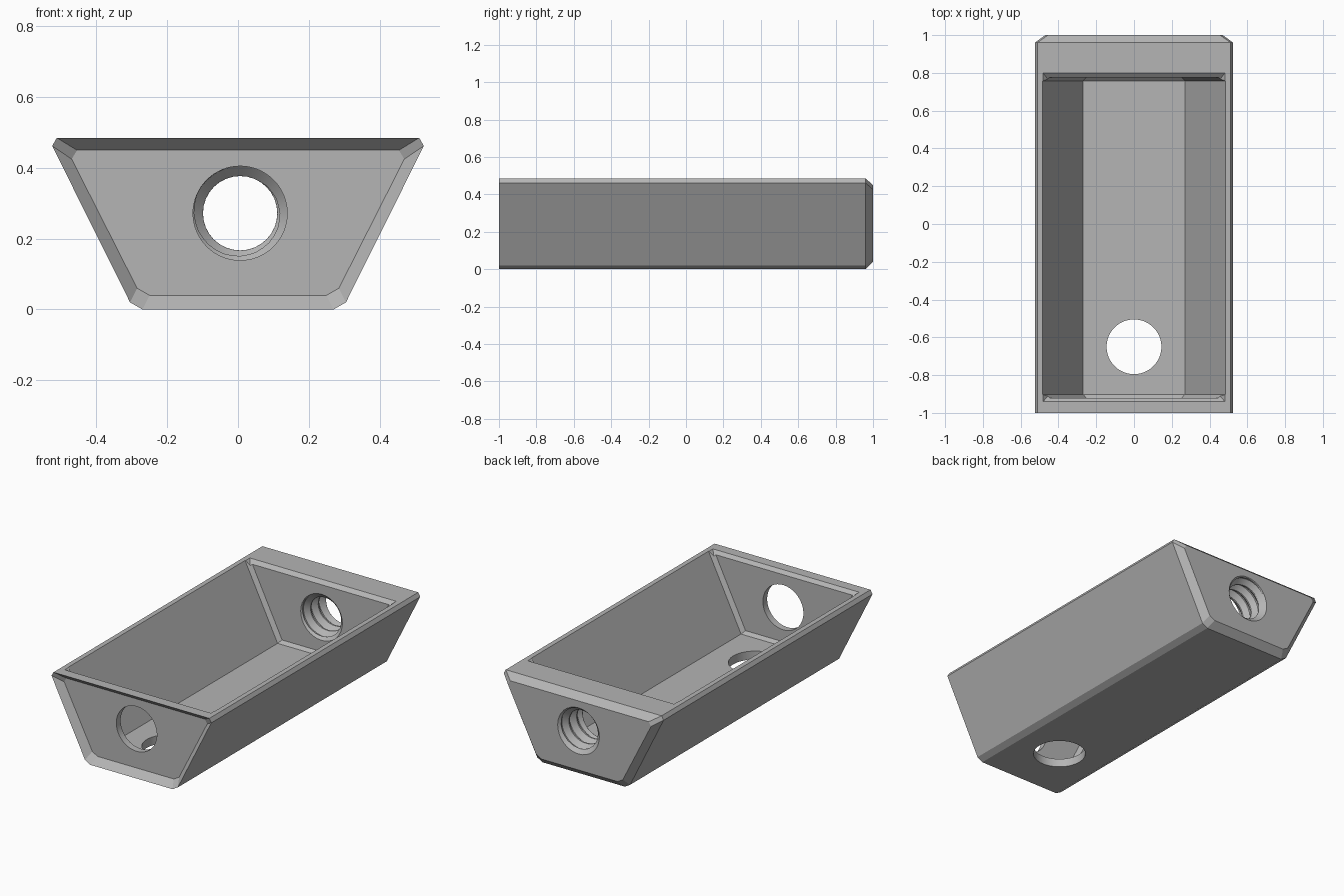
import bpy, bmesh, math
from mathutils import Matrix

if "Cube" in bpy.data.objects:
    bpy.data.objects.remove(bpy.data.objects["Cube"], do_unlink=True)

grey = bpy.data.materials.new("plain grey")
grey.use_nodes = True
colour = (0.46, 0.46, 0.46, 1)
grey.diffuse_color = colour
grey.node_tree.nodes["Principled BSDF"].inputs["Base Color"].default_value = colour

HOLE_X, HOLE_Z = 0.006, 0.272
BACK_IN, BACK_OUT = 0.775, 1.0


def finish(name, bm):
    bmesh.ops.recalc_face_normals(bm, faces=bm.faces[:])
    mesh = bpy.data.meshes.new(name)
    bm.to_mesh(mesh)
    bm.free()
    obj = bpy.data.objects.new(name, mesh)
    bpy.context.collection.objects.link(obj)
    mesh.materials.append(grey)
    return obj


def loft(name, loops):
    """Skin a list of point loops and cap both ends."""
    bm = bmesh.new()
    rings = [[bm.verts.new(p) for p in loop] for loop in loops]
    count = len(rings[0])
    for a, b in zip(rings, rings[1:]):
        for i in range(count):
            j = (i + 1) % count
            bm.faces.new((a[i], a[j], b[j], b[i]))
    bm.faces.new(rings[0])
    bm.faces.new(rings[-1])
    return finish(name, bm)


def section(half, y):
    """Mirror a half outline into a closed loop at depth y."""
    right = [(x, y, z) for x, z in half]
    return right + [(-x, y, z) for x, z in reversed(half)]


def cylinder(name, radius, depth, matrix):
    bm = bmesh.new()
    bmesh.ops.create_cone(bm, cap_ends=True, segments=64, radius1=radius,
                          radius2=radius, depth=depth, matrix=matrix)
    return finish(name, bm)


def threaded_bore(name, minor=0.105, major=0.133, pitch=0.072, n=32):
    """Helical thread cutter with a flared mouth at each wall face."""
    bm = bmesh.new()
    start, step = BACK_IN - 0.02, pitch / n
    rows = int((BACK_OUT + 0.02 - start) / step) + 1
    rings = []
    for k in range(rows + 1):
        y = start + k * step
        mouth = 0.137 - min(y - BACK_IN, BACK_OUT - y)
        ring = []
        for i in range(n):
            phase = ((k - i) % n) / n
            wave = min(1, max(0, 2.6 * abs(phase - 0.5) - 0.15))
            r = max(minor + (major - minor) * wave, mouth)
            a = math.tau * i / n
            ring.append(bm.verts.new((HOLE_X + r * math.cos(a), y,
                                      HOLE_Z + r * math.sin(a))))
        rings.append(ring)
    for a, b in zip(rings, rings[1:]):
        for i in range(n):
            j = (i + 1) % n
            bm.faces.new((a[i], a[j], b[j]))
            bm.faces.new((a[i], b[j], b[i]))
    bm.faces.new(rings[0])
    bm.faces.new(rings[-1])
    return finish(name, bm)


# Trough body: recessed front end, chamfered back end
outer = [(0.27, 0), (0.305, 0.02), (0.525, 0.462), (0.512, 0.485)]
inset = [(0.25, 0.04), (0.285, 0.06), (0.47, 0.425), (0.455, 0.45)]
trough = loft("trough_body", [section(inset, -0.96), section(outer, -1),
                              section(outer, 0.96), section(inset, 1)])

# Cavity with softened end corners
cavity_full = [(0.27, 0.05), (0.54, 0.6)]
cavity_end = [(0.253, 0.068), (0.514, 0.6)]
cavity = loft("cavity_cutter", [
    section(cavity_end, -0.92), section(cavity_full, -0.902),
    section(cavity_full, BACK_IN - 0.018), section(cavity_end, BACK_IN)])


# Bevelled rim around the opening
def rim_loop(x, front, back, z):
    return [(-x, front, z), (x, front, z), (x, back, z), (-x, back, z)]


rim = loft("rim_cutter", [rim_loop(0.455, -0.91, 0.765, 0.457),
                          rim_loop(0.487, -0.947, 0.807, 0.492)])

# Round holes in the floor and front wall, threaded hole in the back wall
floor_hole = cylinder("floor_hole_cutter", 0.145, 0.2,
                      Matrix.Translation((0, -0.65, 0.02)))
front_hole = cylinder("front_hole_cutter", 0.133, 0.2,
                      Matrix.Translation((HOLE_X, -0.94, HOLE_Z))
                      @ Matrix.Rotation(math.pi / 2, 4, "X"))
bore = threaded_bore("threaded_bore_cutter")

# Cut everything out of the body
bpy.ops.object.select_all(action="DESELECT")
bpy.context.view_layer.objects.active = trough
trough.select_set(True)
for cutter in (cavity, rim, floor_hole, front_hole, bore):
    mod = trough.modifiers.new("cut", "BOOLEAN")
    mod.operation, mod.solver, mod.object = "DIFFERENCE", "EXACT", cutter
    bpy.ops.object.modifier_apply(modifier=mod.name)
    bpy.data.objects.remove(cutter, do_unlink=True)

bpy.ops.object.shade_smooth_by_angle(angle=math.radians(20))
